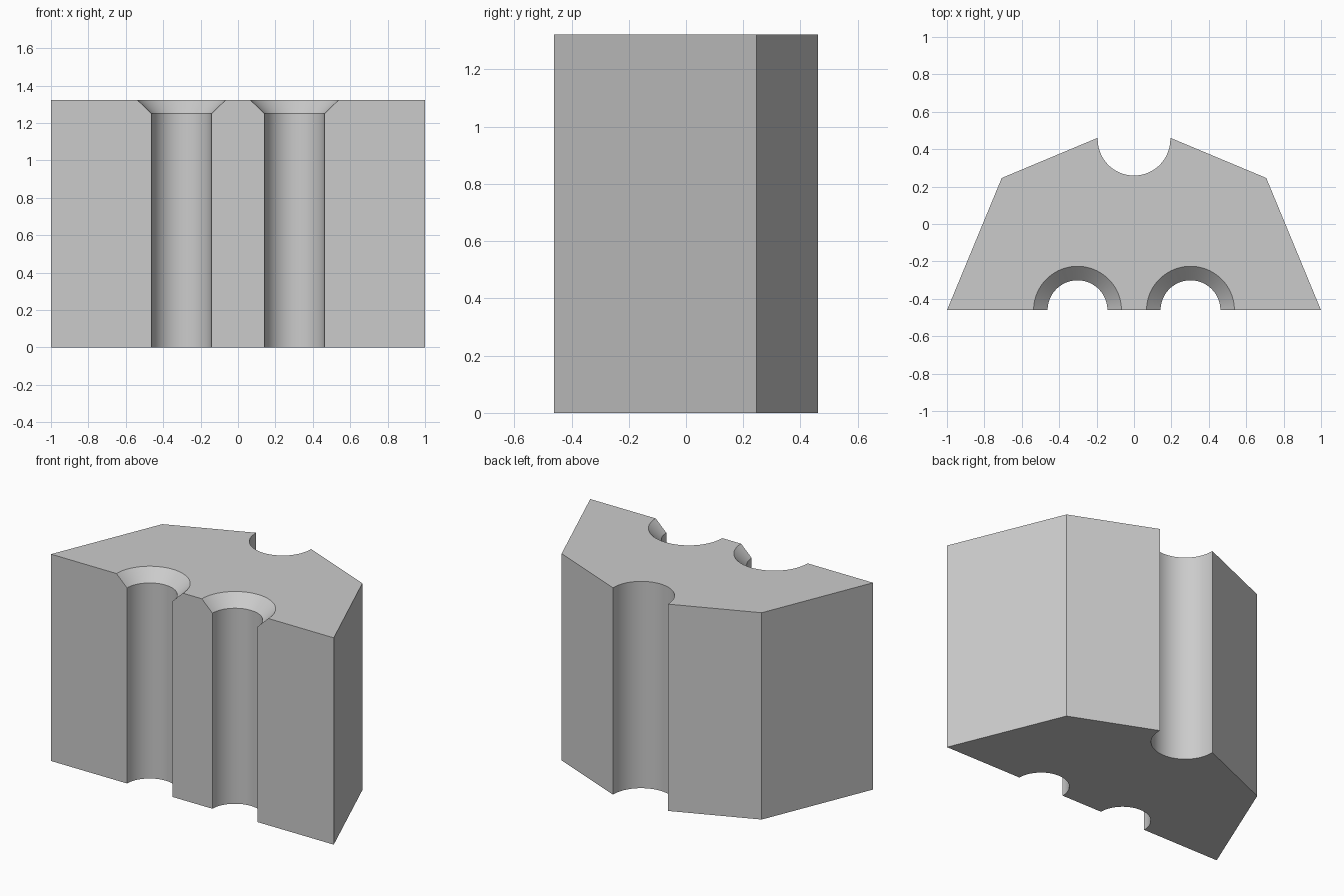
import bpy
import bmesh
from math import acos, cos, pi, sin, sqrt

if "Cube" in bpy.data.objects:
    bpy.data.objects.remove(bpy.data.objects["Cube"], do_unlink=True)

HEIGHT, SINK_Z = 1.322, 1.25       # block top, foot of the countersinks
FRONT_Y = -0.461
HOLE_X, HOLE_R, SINK_R = 0.302, 0.16, 0.235
NOTCH_Y, NOTCH_R = 0.453, 0.194
STEPS = 40


def arc(cx, cy, r, start, end):
    """Points along a circular arc, both ends included."""
    angles = [start + (end - start) * i / STEPS for i in range(STEPS + 1)]
    return [(cx + r * cos(a), cy + r * sin(a)) for a in angles]


def outline(hole_r):
    """Half-octagon plan with two front grooves and one back notch."""
    c = sqrt(0.5)
    tilt = acos(0.19 / NOTCH_R) * 0.2
    pts = [(-1, FRONT_Y)]
    for x in (-HOLE_X, HOLE_X):
        pts += arc(x, FRONT_Y, hole_r, pi, 0)
    pts += [(1, FRONT_Y), (c, FRONT_Y + c)]
    pts += arc(0, NOTCH_Y, NOTCH_R, tilt, -pi - tilt)
    pts += [(-c, FRONT_Y + c)]
    return pts


# Block lofted through three levels, the top one flaring the grooves
bm = bmesh.new()
levels = [(0, HOLE_R), (SINK_Z, HOLE_R), (HEIGHT, SINK_R)]
rings = [[bm.verts.new((x, y, z)) for x, y in outline(r)] for z, r in levels]
for low, high in zip(rings, rings[1:]):
    for i in range(len(low)):
        j = (i + 1) % len(low)
        bm.faces.new((low[i], low[j], high[j], high[i]))
bm.faces.new(rings[0][::-1])
bm.faces.new(rings[-1])

# Merge the flat outer walls into single faces
bmesh.ops.dissolve_limit(bm, angle_limit=0.01, verts=bm.verts, edges=bm.edges)
bmesh.ops.recalc_face_normals(bm, faces=bm.faces)

mesh = bpy.data.meshes.new("grooved_block")
bm.to_mesh(mesh)
bm.free()
block = bpy.data.objects.new("grooved_block", mesh)
bpy.context.collection.objects.link(block)

# Plain grey finish
grey = bpy.data.materials.new("plain_grey")
grey.use_nodes = True
colour = (0.6, 0.6, 0.6, 1)
grey.diffuse_color = colour
grey.node_tree.nodes["Principled BSDF"].inputs["Base Color"].default_value = colour
mesh.materials.append(grey)

# Smooth grooves with crisp rims
bpy.ops.object.select_all(action="DESELECT")
block.select_set(True)
bpy.context.view_layer.objects.active = block
bpy.ops.object.shade_smooth_by_angle(angle=pi / 6)
